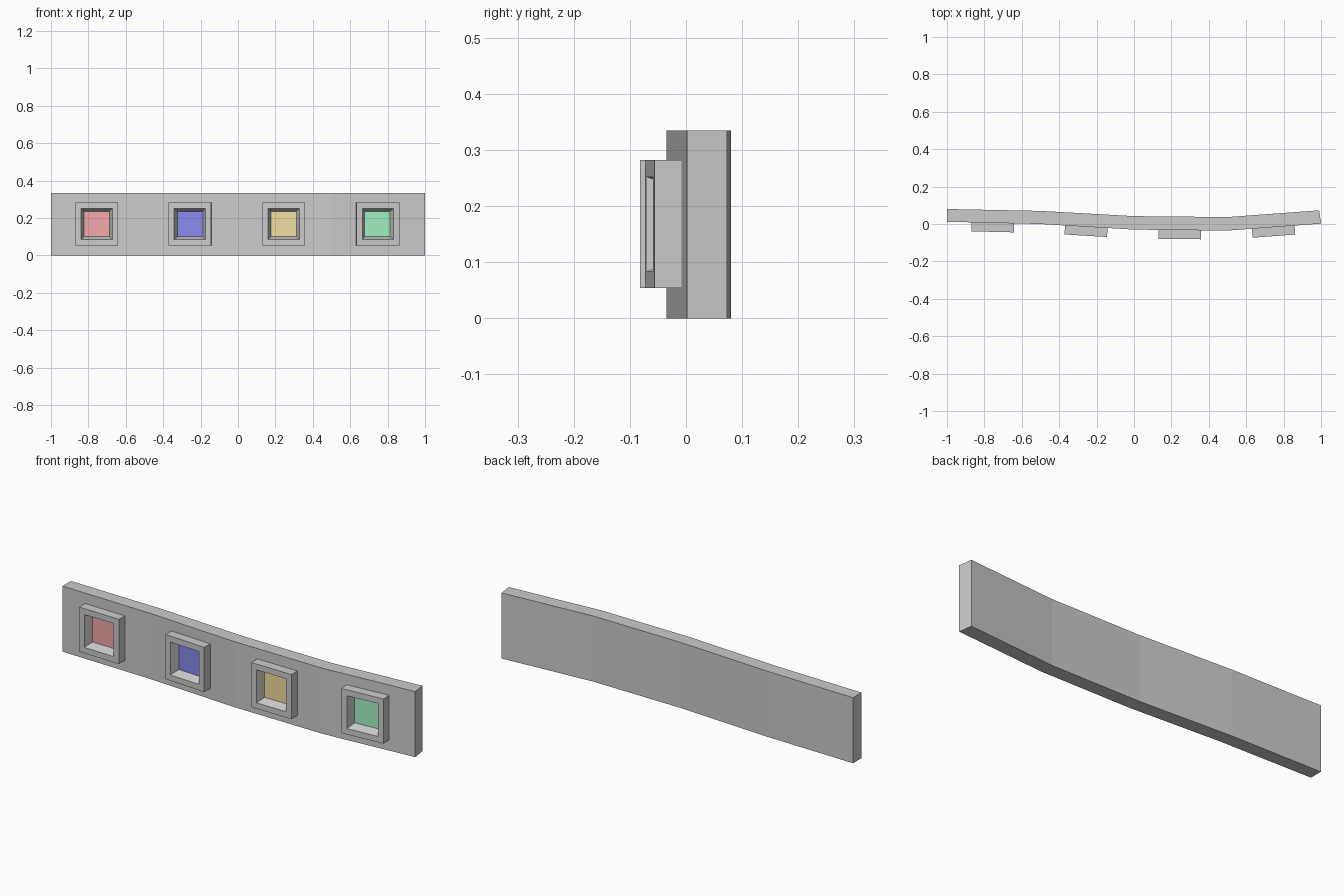
import bpy, bmesh
from mathutils import Vector

if "Cube" in bpy.data.objects:
    bpy.data.objects.remove(bpy.data.objects["Cube"])

HEIGHT = 0.335
FRONT = [(-1, 0.012), (-0.5, 0.0), (0, -0.03), (0.5, -0.035), (1, 0.002)]
BACK = [(-1, 0.08), (-0.5, 0.07), (0, 0.042), (0.5, 0.037), (0.99, 0.073)]


def finish(name, bm, color=None):
    bmesh.ops.recalc_face_normals(bm, faces=bm.faces)
    mesh = bpy.data.meshes.new(name)
    bm.to_mesh(mesh)
    bm.free()
    obj = bpy.data.objects.new(name, mesh)
    bpy.context.collection.objects.link(obj)
    if color:
        mat = bpy.data.materials.new(name + "_colour")
        mat.diffuse_color = (*color, 1)
        mat.use_nodes = True
        mat.node_tree.nodes["Principled BSDF"].inputs["Base Color"].default_value = mat.diffuse_color
        mesh.materials.append(mat)
    return obj


# Gently curved wall: four straight bays extruded upwards
bm = bmesh.new()
outline = FRONT + BACK[::-1]
base = bm.faces.new([bm.verts.new((x, y, 0)) for x, y in outline])
top = bmesh.ops.extrude_face_region(bm, geom=[base], use_keep_orig=True)
bmesh.ops.translate(bm, vec=(0, 0, HEIGHT),
                    verts=[v for v in top["geom"] if isinstance(v, bmesh.types.BMVert)])
finish("curved_wall", bm)


def square(bm, origin, along, out, half, depth):
    """Square ring of verts parallel to the wall bay, pushed out by depth."""
    return [bm.verts.new(origin + along * half * sx + out * depth + Vector((0, 0, half * sz)))
            for sx, sz in ((-1, -1), (1, -1), (1, 1), (-1, 1))]


# One window frame with a coloured pane in the middle of each bay
panes = [("red", (0.9, 0.4, 0.4)), ("blue", (0.26, 0.26, 0.88)),
         ("yellow", (0.88, 0.73, 0.35)), ("green", (0.36, 0.88, 0.54))]
for i, (label, color) in enumerate(panes):
    a, b = Vector((*FRONT[i], 0)), Vector((*FRONT[i + 1], 0))
    along = (b - a).normalized()
    out = Vector((along.y, -along.x, 0))
    origin = (a + b) / 2 - along * 0.005 + Vector((0, 0, 0.168))

    # Frame: outer sides, flat rim, sloped reveal
    bm = bmesh.new()
    rings = [square(bm, origin, along, out, h, d)
             for h, d in ((0.114, 0), (0.114, 0.048), (0.084, 0.048), (0.068, 0.004))]
    for r, s in zip(rings, rings[1:]):
        for k in range(4):
            n = (k + 1) % 4
            bm.faces.new((r[k], r[n], s[n], s[k]))
    bm.faces.new(rings[0])
    bm.faces.new(rings[-1])
    finish(label + "_window_frame", bm)

    # Pane lying just in front of the recess floor
    bm = bmesh.new()
    pane = bm.faces.new(square(bm, origin, along, out, 0.0675, 0.006))
    obj = finish(label + "_pane", bm, color)
    if obj.data.polygons[0].normal.dot(out) < 0:
        obj.data.flip_normals()
